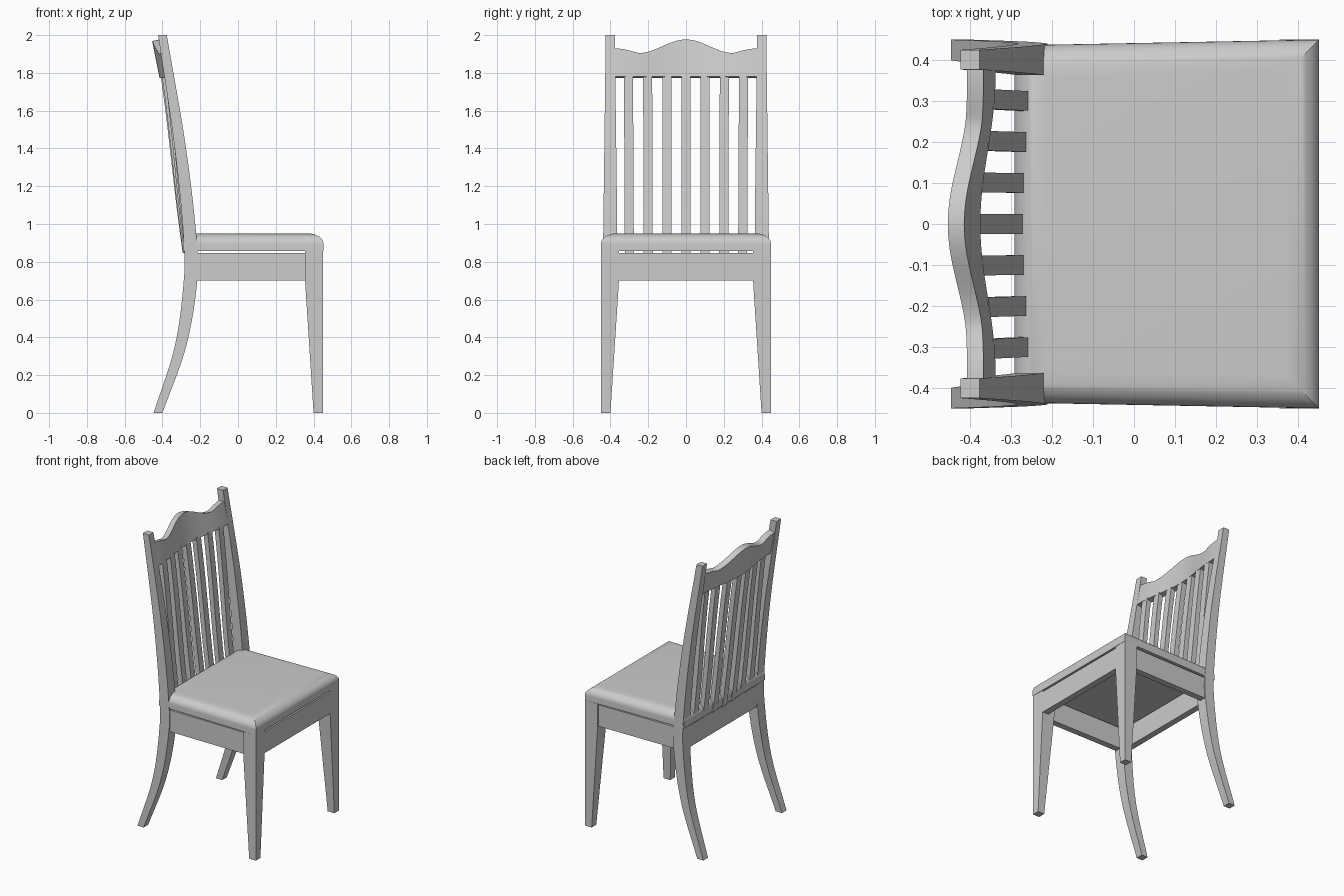
import bpy, bmesh, math

cube = bpy.data.objects.get("Cube")
if cube:
    bpy.data.objects.remove(cube, do_unlink=True)

grey = bpy.data.materials.new("plain grey")
grey.use_nodes = True
color = (0.6, 0.6, 0.6, 1)
grey.diffuse_color = color
grey.node_tree.nodes["Principled BSDF"].inputs["Base Color"].default_value = color


def loft(name, rings, smooth=False):
    """Skin a stack of equal-length point rings and cap both ends."""
    bm = bmesh.new()
    loops = [[bm.verts.new(p) for p in ring] for ring in rings]
    n = len(loops[0])
    for a, b in zip(loops, loops[1:]):
        for i in range(n):
            j = (i + 1) % n
            bm.faces.new((a[i], a[j], b[j], b[i]))
    bm.faces.new(loops[0])
    bm.faces.new(loops[-1])
    bmesh.ops.recalc_face_normals(bm, faces=bm.faces)
    mesh = bpy.data.meshes.new(name)
    bm.to_mesh(mesh)
    bm.free()
    mesh.materials.append(grey)
    obj = bpy.data.objects.new(name, mesh)
    bpy.context.collection.objects.link(obj)
    if smooth:
        bpy.ops.object.select_all(action="DESELECT")
        obj.select_set(True)
        bpy.context.view_layer.objects.active = obj
        bpy.ops.object.shade_smooth_by_angle(angle=math.radians(30))
    return obj


def rect(x0, x1, y0, y1, z):
    return [(x0, y0, z), (x1, y0, z), (x1, y1, z), (x0, y1, z)]


def spline(points, z):
    """Smooth interpolation through (height, value) pairs."""
    for i in range(len(points) - 1):
        (z1, p1), (z2, p2) = points[i], points[i + 1]
        if z <= z2:
            break
    z0, p0 = points[max(i - 1, 0)]
    z3, p3 = points[min(i + 2, len(points) - 1)]
    t, h = (z - z1) / (z2 - z1), z2 - z1
    m1, m2 = (p2 - p0) / (z2 - z0) * h, (p3 - p1) / (z3 - z1) * h
    return ((2*t**3 - 3*t*t + 1) * p1 + (t**3 - 2*t*t + t) * m1
            + (3*t*t - 2*t**3) * p2 + (t**3 - t*t) * m2)


APRON_LOW, APRON_TOP, SEAT_LOW, SEAT_TOP = 0.70, 0.847, 0.858, 0.95

# Curved back posts
front_edge = [(0, -0.40), (0.35, -0.275), (0.7, -0.215), (0.9, -0.217), (1.4, -0.275), (2, -0.377)]
back_edge = [(0, -0.447), (0.35, -0.335), (0.7, -0.287), (0.9, -0.286), (1.4, -0.335), (2, -0.423)]
inner_edge = [(0, 0.40), (0.7, 0.364), (0.95, 0.364), (2, 0.377)]
for side, label in ((1, "left"), (-1, "right")):
    rings = []
    for k in range(31):
        z = 2 * k / 30
        outer = 0.45 - 0.0125 * z
        rings.append(rect(spline(back_edge, z), spline(front_edge, z),
                          side * spline(inner_edge, z), side * outer, z))
    loft("back_post_" + label, rings, True)

    # Tapered front legs
    loft("front_leg_" + label, [
        rect(0.45 - w, 0.45, side * (0.45 - w), side * 0.45, z)
        for z, w in ((0, 0.05), (APRON_LOW, 0.095), (SEAT_LOW, 0.095))])

    # Side aprons
    loft("side_apron_" + label, [
        [(-0.24, side * 0.39, z), (0.37, side * 0.395, z),
         (0.37, side * 0.438, z), (-0.24, side * 0.433, z)]
        for z in (APRON_LOW, APRON_TOP)])

# Front and back aprons
loft("front_apron", [rect(0.405, 0.45, -0.37, 0.37, z) for z in (APRON_LOW, APRON_TOP)])
loft("back_apron", [rect(-0.283, -0.24, -0.38, 0.38, z) for z in (APRON_LOW, APRON_TOP)])


# Rounded seat cushion
def seat_ring(inset, z):
    back, front = 0.436 - inset, 0.45 - inset
    return [(-0.292 + inset, -back, z), (0.452 - inset, -front, z),
            (0.452 - inset, front, z), (-0.292 + inset, back, z)]


rings = [seat_ring(0, SEAT_LOW)]
for k in range(11):
    a = math.pi / 2 * k / 10
    rings.append(seat_ring(0.08 * (1 - math.cos(a)), SEAT_TOP - 0.055 * (1 - math.sin(a))))
loft("seat", rings, True)

# Bowed crest rail with a wavy top
RAIL_LOW, RAIL_HALF = 1.78, 0.385


def bow(y):
    return 0.0185 * (1 + math.cos(math.pi * min(abs(y) / 0.36, 1)))


def crest(y):
    y = abs(y)
    if y < 0.25:
        return 1.941 + 0.036 * math.cos(math.pi * y / 0.25)
    return 1.905 + 0.025 * math.sin(math.pi / 2 * (y - 0.25) / (RAIL_HALF - 0.25))


rings = []
for k in range(49):
    y = RAIL_HALF * (k / 24 - 1)
    low, top = -0.338 - bow(y), crest(y)
    lean = 0.2 * (top - RAIL_LOW)
    rings.append([(low, y, RAIL_LOW), (low - lean, y, top),
                  (low - lean - 0.04, y, top - 0.008), (low - 0.04, y, RAIL_LOW - 0.008)])
loft("crest_rail", rings, True)

# Seven back slats
for k in range(-3, 4):
    y = 0.1 * k
    rings = []
    for step in range(9):
        t = step / 8
        z = APRON_TOP + t * (RAIL_LOW + 0.01 - APRON_TOP)
        foot = -0.247 - 0.35 * bow(y)
        head = -0.34 - bow(y)
        x = foot + (head - foot) * t - 0.006 * math.sin(math.pi * t) * (1 - 2 * t)
        yc = y * (1 + 0.015 * t)
        w = 0.024
        rings.append(rect(x - 0.033, x, yc - w, yc + w, z))
    loft(f"back_slat_{k + 4}", rings, True)
